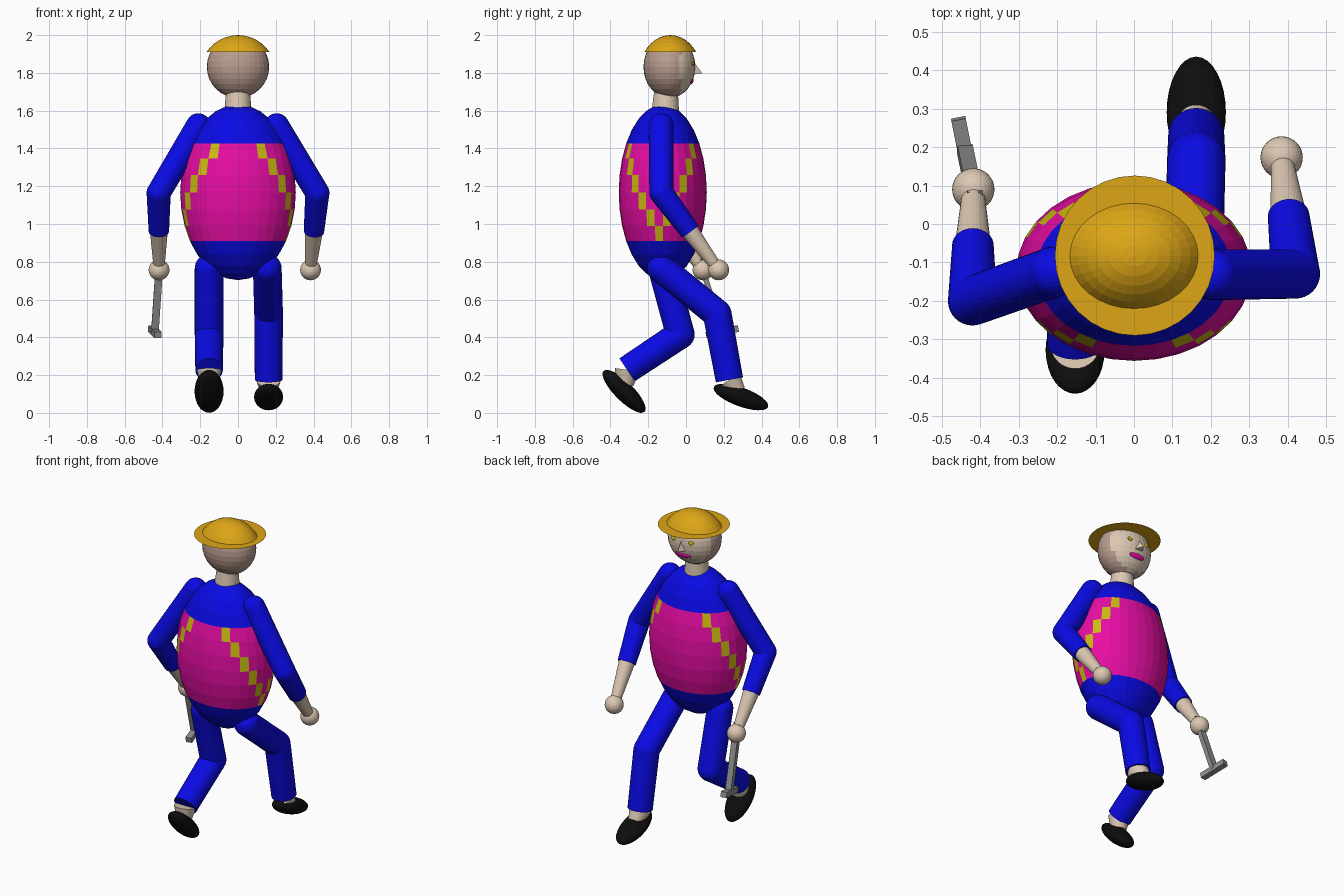
import bpy, bmesh, math
from mathutils import Vector, Matrix

if "Cube" in bpy.data.objects:
    bpy.data.objects.remove(bpy.data.objects["Cube"])


def material(name, rgb):
    m = bpy.data.materials.new(name)
    m.diffuse_color = (*rgb, 1)
    m.use_nodes = True
    m.node_tree.nodes["Principled BSDF"].inputs["Base Color"].default_value = m.diffuse_color
    return m


BLUE = material("blue cloth", (0.003, 0.003, 0.78))
MAGENTA = material("magenta cloth", (0.82, 0.004, 0.38))
YELLOW = material("yellow trim", (0.60, 0.50, 0.005))
SKIN = material("skin", (0.72, 0.58, 0.45))
HAIR = material("short hair brown", (0.48, 0.33, 0.27))
GOLD = material("hat gold", (0.72, 0.38, 0.008))
BLACK = material("shoe black", (0.004, 0.004, 0.004))
GREY = material("tool grey", (0.27, 0.27, 0.27))


def finish(name, bm, *mats):
    me = bpy.data.meshes.new(name)
    bmesh.ops.recalc_face_normals(bm, faces=bm.faces[:])
    bm.to_mesh(me)
    bm.free()
    for m in mats:
        me.materials.append(m)
    ob = bpy.data.objects.new(name, me)
    bpy.context.collection.objects.link(ob)
    return ob


def ellipsoid(name, c, r, *mats, tilt=0.0, rule=None, seg=32, rings=16):
    """Stretched ball, tilted about x; rule picks a material from the unit-ball position."""
    bm = bmesh.new()
    bmesh.ops.create_uvsphere(bm, u_segments=seg, v_segments=rings, radius=1)
    if rule:
        for f in bm.faces:
            f.material_index = rule(f.calc_center_median())
    bm.transform(Matrix.Translation(c) @ Matrix.Rotation(tilt, 4, 'X')
                 @ Matrix.Diagonal((*r, 1)))
    return finish(name, bm, *mats)


def ball(name, c, r, mat):
    return ellipsoid(name, c, (r, r, r), mat, seg=32, rings=16)


def rod(name, p, q, r1, r2, mat, seg=32):
    p, q = Vector(p), Vector(q)
    d = q - p
    bm = bmesh.new()
    bmesh.ops.create_cone(bm, cap_ends=True, segments=seg, radius1=r1,
                          radius2=r2, depth=d.length)
    bm.transform(Matrix.Translation((p + q) / 2)
                 @ d.to_track_quat('Z', 'Y').to_matrix().to_4x4())
    return finish(name, bm, mat)


def bar(name, p, q, side, thick_x, thick_n, mat):
    """Square bar from p to q, thick_x wide along the side direction."""
    p, q = Vector(p), Vector(q)
    z = (q - p).normalized()
    y = z.cross(Vector(side)).normalized()
    x = y.cross(z)
    bm = bmesh.new()
    bmesh.ops.create_cube(bm, size=1)
    rot = Matrix((x, y, z)).transposed().to_4x4()
    bm.transform(Matrix.Translation((p + q) / 2) @ rot
                 @ Matrix.Diagonal((thick_x, thick_n, (q - p).length, 1)))
    return finish(name, bm, mat)


# Torso: blue ends, magenta middle band, stepped yellow trim in a V on each side
STEP = math.radians(11.25)


def torso_rule(p):
    ring = math.floor(math.atan2(p.z, math.hypot(p.x, p.y)) / STEP) + 3
    if not 0 <= ring <= 5:
        return 0
    col = math.floor(math.atan2(abs(p.y), abs(p.x)) / STEP)
    return 2 if col == (ring if p.y < 0 else ring - 1) else 1


ellipsoid("torso", (0, -0.123, 1.168), (0.306, 0.233, 0.465),
          BLUE, MAGENTA, YELLOW, rule=torso_rule)
rod("neck", (0, -0.11, 1.58), (0, -0.105, 1.71), 0.074, 0.062, SKIN)

# Head: hair at the back, face towards +y
ellipsoid("head", (0, -0.088, 1.832), (0.165, 0.137, 0.165), HAIR, SKIN,
          rule=lambda p: 1 if p.y > 0.42 else 0)
bm = bmesh.new()
nose = [bm.verts.new(v) for v in ((0, 0.03, 1.875), (-0.035, 0.025, 1.79),
                                  (0.035, 0.025, 1.79), (0, 0.087, 1.797))]
for a, b, c in ((0, 1, 3), (0, 3, 2), (1, 2, 3), (0, 2, 1)):
    bm.faces.new((nose[a], nose[b], nose[c]))
finish("nose", bm, SKIN)
for s, side in ((-1, "left"), (1, "right")):
    ellipsoid(side + "_eye", (s * 0.06, 0.037, 1.848), (0.018, 0.008, 0.012),
              YELLOW, seg=12, rings=8)
ellipsoid("mouth", (0, 0.026, 1.757), (0.055, 0.014, 0.018), MAGENTA,
          tilt=-0.45, seg=16, rings=8)

# Hat: shallow dome on a paper-thin round brim
bm = bmesh.new()
R, base = 0.20, math.asin(0.167 / 0.20)
rows = []
for i in range(6):
    a = base * (1 - i / 6)
    r, h = R * math.sin(a) / 0.167, R * (math.cos(a) - math.cos(base))
    rows.append([bm.verts.new((0.167 * r * math.cos(t * STEP),
                               -0.083 + 0.137 * r * math.sin(t * STEP), 1.91 + h))
                 for t in range(32)])
top = bm.verts.new((0, -0.083, 2.0))
for j in range(32):
    k = (j + 1) % 32
    for lo, hi in zip(rows, rows[1:]):
        bm.faces.new((lo[j], lo[k], hi[k], hi[j]))
    bm.faces.new((rows[-1][j], rows[-1][k], top))
finish("hat_dome", bm, GOLD)
bm = bmesh.new()
bmesh.ops.create_circle(bm, cap_ends=True, segments=32, radius=0.208)
bm.transform(Matrix.Translation((0.002, -0.082, 1.91)))
finish("hat_brim", bm, GOLD)


# Arms: sleeve, bare forearm, round hand
def arm(side, shoulder, elbow, hand):
    cuff = Vector(elbow).lerp(Vector(hand), 0.5)
    ball(side + "_shoulder", shoulder, 0.066, BLUE)
    rod(side + "_upper_arm", shoulder, elbow, 0.066, 0.064, BLUE)
    ball(side + "_elbow", elbow, 0.064, BLUE)
    rod(side + "_sleeve", elbow, cuff, 0.064, 0.054, BLUE)
    rod(side + "_forearm", cuff, hand, 0.047, 0.028, SKIN)
    ball(side + "_hand", hand, 0.055, SKIN)


arm("right", (0.205, -0.132, 1.52), (0.42, -0.13, 1.165), (0.384, 0.173, 0.757))
arm("left", (-0.21, -0.125, 1.52), (-0.42, -0.2, 1.165), (-0.418, 0.09, 0.757))


# Legs: thigh, shin, bare ankle, tilted shoe
def leg(side, hip, knee, ankle, shoe, tilt):
    ball(side + "_hip", hip, 0.076, BLUE)
    rod(side + "_thigh", hip, knee, 0.076, 0.076, BLUE)
    ball(side + "_knee", knee, 0.076, BLUE)
    rod(side + "_shin", knee, ankle, 0.076, 0.073, BLUE)
    end = Vector(ankle).lerp(Vector(shoe), 0.7)
    rod(side + "_ankle", ankle, end, 0.065, 0.045, SKIN)
    ellipsoid(side + "_shoe", shoe, (0.077, 0.153, 0.05), BLACK, tilt=tilt)


leg("right", (0.155, -0.13, 0.765), (0.162, 0.165, 0.525), (0.162, 0.23, 0.175),
    (0.162, 0.291, 0.084), math.radians(-20))
leg("left", (-0.153, -0.125, 0.765), (-0.153, -0.03, 0.415), (-0.153, -0.312, 0.228),
    (-0.153, -0.328, 0.114), math.radians(-45))

# Hammer held in the left hand
bar("hammer_handle", (-0.414, 0.07, 0.815), (-0.440, 0.195, 0.43), (1, 0, 0),
    0.04, 0.028, GREY)
bar("hammer_head", (-0.424, 0.11, 0.412), (-0.457, 0.274, 0.446), (1, 0.2, 0),
    0.038, 0.034, GREY)
